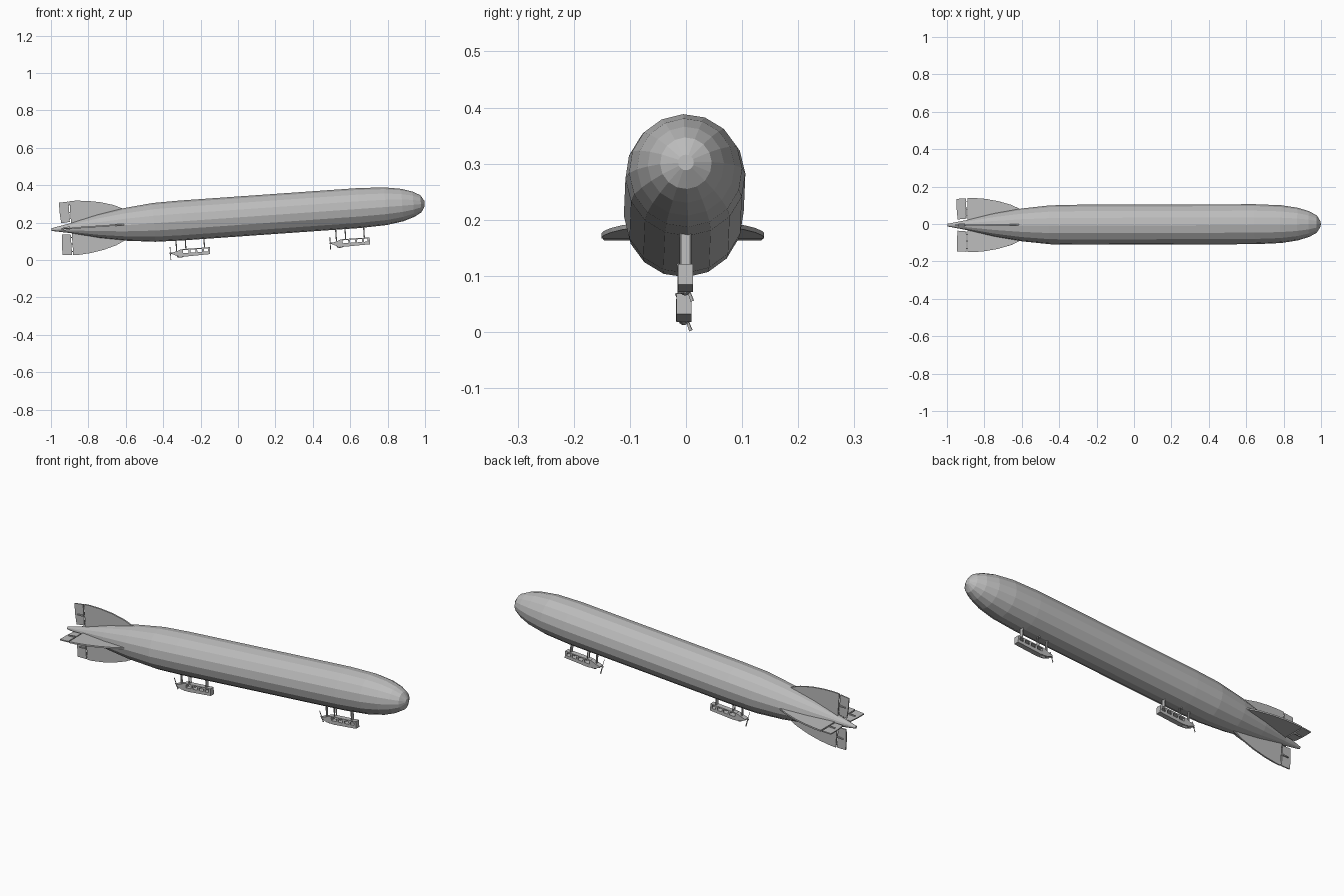
import bpy, bmesh, math
from mathutils import Matrix, Vector

cube = bpy.data.objects.get("Cube")
if cube:
    bpy.data.objects.remove(cube)

grey = bpy.data.materials.new("airship_grey")
grey.use_nodes = True
COLOUR = (0.5, 0.5, 0.5, 1)
grey.diffuse_color = COLOUR
grey.node_tree.nodes["Principled BSDF"].inputs["Base Color"].default_value = COLOUR

# The whole ship is pitched nose-up and turned very slightly
SHIP = (Matrix.Translation((0, -0.003, 0.2325)) @ Matrix.Rotation(math.radians(0.17), 4, 'Z')
        @ Matrix.Rotation(math.radians(-4), 4, 'Y'))


def finish(bm, name, place=Matrix()):
    bmesh.ops.recalc_face_normals(bm, faces=bm.faces)
    mesh = bpy.data.meshes.new(name)
    bm.to_mesh(mesh)
    bm.free()
    mesh.transform(SHIP @ place)
    mesh.materials.append(grey)
    ob = bpy.data.objects.new(name, mesh)
    bpy.context.collection.objects.link(ob)
    return ob


def add_box(bm, lo, hi):
    lo, hi = Vector(lo), Vector(hi)
    m = Matrix.Translation((lo + hi) / 2) @ Matrix.Diagonal((*(hi - lo), 1))
    bmesh.ops.create_cube(bm, size=1, matrix=m)


def add_plate(bm, outline, half):
    """Extrude an x-z outline to both sides of y = 0."""
    a = [bm.verts.new((x, -half, z)) for x, z in outline]
    b = [bm.verts.new((x, half, z)) for x, z in outline]
    bm.faces.new(a)
    bm.faces.new(b[::-1])
    for i in range(len(a)):
        j = (i + 1) % len(a)
        bm.faces.new((a[i], a[j], b[j], b[i]))


def add_rod(bm, start, end, r, sides=8):
    start, end = Vector(start), Vector(end)
    d = end - start
    m = Matrix.Translation((start + end) / 2) @ d.to_track_quat('Z', 'Y').to_matrix().to_4x4()
    bmesh.ops.create_cone(bm, cap_ends=True, segments=sides, radius1=r, radius2=r,
                          depth=d.length, matrix=m)


# Envelope: sixteen-sided body of revolution
SIDES = 16
PROFILE = [(-1.0, 0.007), (-0.9, 0.026), (-0.75, 0.062), (-0.6, 0.088), (-0.45, 0.104),
           (-0.3, 0.107), (0.65, 0.107), (0.79, 0.101), (0.88, 0.087), (0.94, 0.068),
           (0.98, 0.046), (1.0, 0.014)]
bm = bmesh.new()
rings = []
for x, r in PROFILE:
    ring = []
    for i in range(SIDES):
        a = math.radians(2.5) + math.tau * i / SIDES
        ring.append(bm.verts.new((x, r * math.cos(a), r * math.sin(a))))
    rings.append(ring)
for r0, r1 in zip(rings, rings[1:]):
    for i in range(SIDES):
        j = (i + 1) % SIDES
        bm.faces.new((r0[i], r0[j], r1[j], r1[i]))
bm.faces.new(rings[0])
bm.faces.new(rings[-1][::-1])
finish(bm, "envelope")

# Four tail fins, each with a hinged control surface
FIN = [(-0.6, 0.08), (-0.66, 0.108), (-0.73, 0.128), (-0.8, 0.14), (-0.86, 0.145),
       (-0.893, 0.145), (-0.893, 0.015), (-0.7, 0.03)]
FLAP = [(-0.899, 0.143), (-0.95, 0.14), (-0.95, 0.085), (-0.945, 0.03), (-0.899, 0.034)]
for i, side in enumerate(("top", "right", "bottom", "left")):
    turn = Matrix.Rotation(i * math.pi / 2, 4, 'X')
    bm = bmesh.new()
    add_plate(bm, FIN, 0.004)
    finish(bm, side + "_fin", turn)
    bm = bmesh.new()
    add_plate(bm, FLAP, 0.003)
    finish(bm, side + "_control_surface", turn)
    # Hinge pins and the control horn
    bm = bmesh.new()
    for z in (0.05, 0.085, 0.125):
        add_rod(bm, (-0.89, 0, z), (-0.902, 0, z), 0.002, 6)
    add_plate(bm, [(-0.9, 0.081), (-0.935, 0.083), (-0.935, 0.087), (-0.9, 0.089)], 0.009)
    finish(bm, side + "_control_horn", turn)

# Two gondolas hung below the envelope
HULL = [(0.105, -0.019), (-0.03, -0.023), (-0.07, -0.018), (-0.1, -0.004), (-0.1, 0.002),
        (-0.075, 0.008), (-0.05, 0.017), (-0.04, 0.017), (-0.04, -0.004), (0.105, -0.004)]
W = 0.0135
for name, x, z in (("front", 0.589, -0.178), ("rear", -0.267, -0.171)):
    place = Matrix.Translation((x, 0, z))
    bm = bmesh.new()
    add_plate(bm, HULL, W)
    finish(bm, name + "_gondola_hull", place)

    # Window frame: roof, corner posts and front wall
    bm = bmesh.new()
    add_box(bm, (-0.045, -W, 0.012), (0.105, W, 0.018))
    add_box(bm, (0.1, -W, -0.006), (0.105, W, 0.013))
    for s in (-1, 1):
        for px in (-0.005, 0.032, 0.068, 0.099):
            add_box(bm, (px - 0.005, s * (W - 0.002) - 0.002, -0.006),
                    (px + 0.005, s * (W - 0.002) + 0.002, 0.013))
    finish(bm, name + "_gondola_cabin", place)

    # Suspension struts and access trunk
    bm = bmesh.new()
    for px, half in ((-0.073, 0.004), (-0.023, 0.008), (0.077, 0.008)):
        foot = 0.005 if px < -0.05 else 0.015
        for s in (-1, 1):
            add_rod(bm, (px, s * half, foot), (px, s * half, 0.08), 0.003)
    add_box(bm, (0.075, -0.01, 0.016), (0.079, 0.01, 0.08))
    finish(bm, name + "_gondola_struts", place)

    # Engine sump under the stern
    bm = bmesh.new()
    bmesh.ops.create_uvsphere(bm, u_segments=10, v_segments=6, radius=1,
                              matrix=Matrix.Translation((-0.055, 0, -0.02))
                              @ Matrix.Diagonal((0.02, 0.009, 0.007, 1)))
    finish(bm, name + "_engine_sump", place)

    # Pusher propeller: shaft, hub and two tapered blades
    bm = bmesh.new()
    add_rod(bm, (-0.095, 0, 0), (-0.111, 0, 0), 0.004)
    for k in range(2):
        blade = bmesh.ops.create_cube(bm, size=1)["verts"]
        for v in blade:
            tip = v.co.z > 0
            v.co = (v.co.x * 0.002, v.co.y * (0.006 if tip else 0.004), 0.036 if tip else 0)
        spin = Matrix.Rotation(math.radians(21) + k * math.pi, 4, 'X')
        twist = Matrix.Rotation(math.radians(25), 4, 'Z')
        bmesh.ops.transform(bm, verts=blade,
                            matrix=Matrix.Translation((-0.107, 0, 0)) @ spin @ twist)
    finish(bm, name + "_propeller", place)
